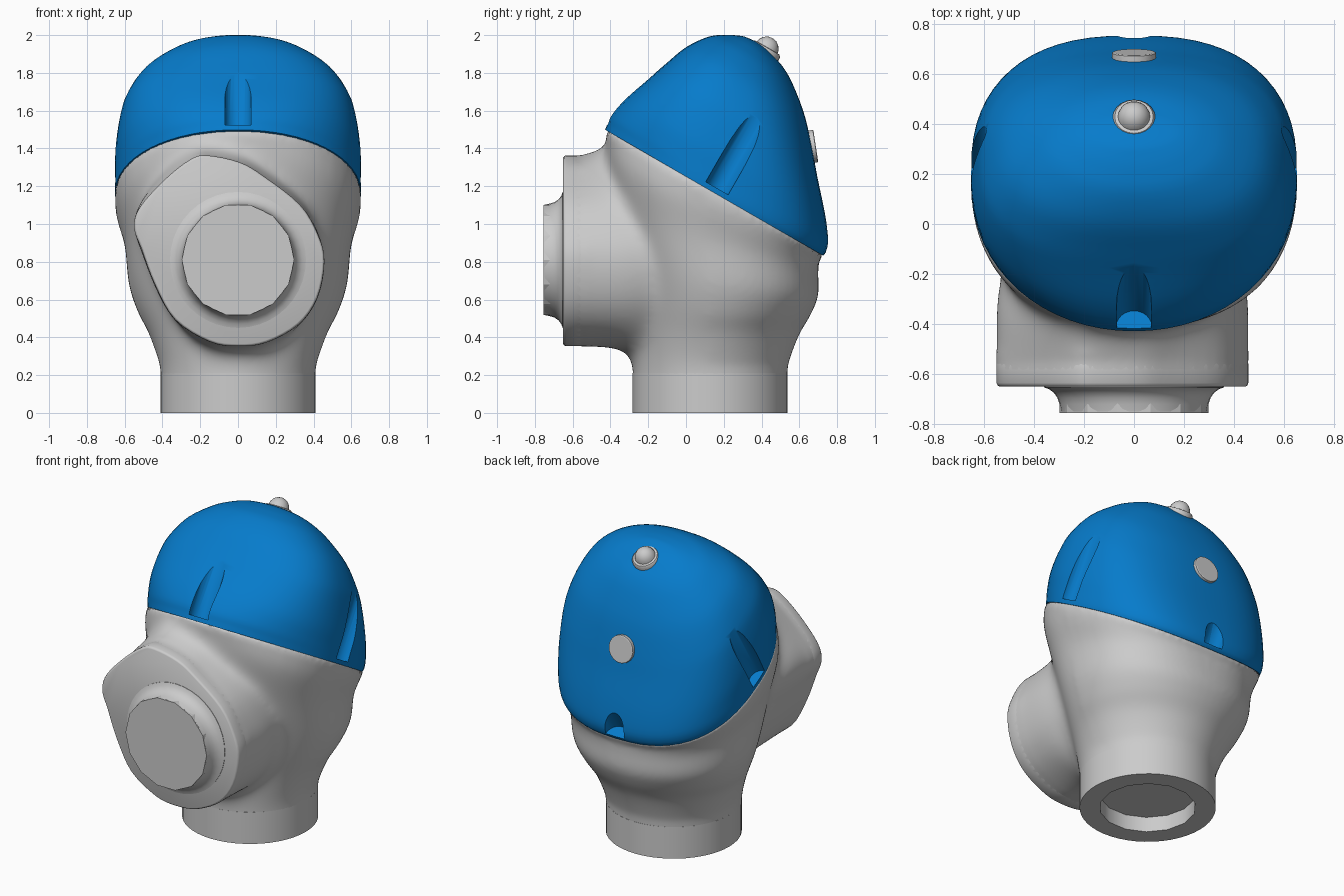
import bpy, bmesh
from math import sin, cos, pi, radians
from mathutils import Vector

if "Cube" in bpy.data.objects:
    bpy.data.objects.remove(bpy.data.objects["Cube"])

# Tilted frame of the cap: U runs down towards the back, W is the cap axis
C = Vector((0, 0.15, 1.165))
U = Vector((0, cos(radians(30)), -0.5))
W = Vector((0, 0.5, cos(radians(30))))


def spline(rows, steps=4, cyclic=False):
    """Catmull-Rom interpolation of parameter rows."""
    n, out = len(rows), []
    for i in range(n if cyclic else n - 1):
        ids = [i - 1, i, i + 1, i + 2]
        ids = [k % n if cyclic else min(max(k, 0), n - 1) for k in ids]
        a, b, c, d = (rows[k] for k in ids)
        for s in range(steps):
            t = s / steps
            out.append([0.5 * (2 * q + (r - p) * t + (2 * p - 5 * q + 4 * r - v) * t * t
                        + (3 * q - p - 3 * r + v) * t ** 3) for p, q, r, v in zip(a, b, c, d)])
    return out if cyclic else out + [list(rows[-1])]


def section(front, back, hw, back_power, front_power, segs=64):
    """Closed section with its own squareness at the back and front."""
    mid, half, pts = (front + back) / 2, (back - front) / 2, []
    for i in range(segs):
        c, s = cos(2 * pi * i / segs), sin(2 * pi * i / segs)
        e = 2 / (back_power if c > 0 else front_power)
        x, t = abs(s) ** e, abs(c) ** e
        pts.append(mid + half * (t if c > 0 else -t) + Vector((hw * (x if s > 0 else -x), 0, 0)))
    return pts


def loft(name, rings):
    bm = bmesh.new()
    vs = [[bm.verts.new(p) for p in r] for r in rings]
    n = len(rings[0])
    for a, b in zip(vs, vs[1:]):
        for i in range(n):
            j = (i + 1) % n
            bm.faces.new((a[i], a[j], b[j], b[i]))
    bm.faces.new(vs[0])
    bm.faces.new(vs[-1])
    bmesh.ops.recalc_face_normals(bm, faces=bm.faces)
    me = bpy.data.meshes.new(name)
    bm.to_mesh(me)
    bm.free()
    ob = bpy.data.objects.new(name, me)
    bpy.context.collection.objects.link(ob)
    return ob


def lathe(name, profile, origin, axis, segs):
    q = Vector(axis).to_track_quat('Z', 'Y')
    return loft(name, [[Vector(origin) + q @ Vector((r * cos(2 * pi * i / segs), r * sin(2 * pi * i / segs), h))
                        for i in range(segs)] for r, h in profile])


def activate(ob):
    bpy.ops.object.select_all(action='DESELECT')
    ob.select_set(True)
    bpy.context.view_layer.objects.active = ob


def cut(ob, cutter):
    cutter.hide_render = True
    m = ob.modifiers.new("cut", 'BOOLEAN')
    m.operation, m.solver, m.object = 'DIFFERENCE', 'EXACT', cutter
    activate(ob)
    bpy.ops.object.modifier_apply(modifier=m.name)
    bpy.data.objects.remove(cutter)


def smooth(ob, deg=35):
    activate(ob)
    bpy.ops.object.shade_smooth_by_angle(angle=radians(deg))


# Cap: w, front u, back u, half width, back and front squareness
cap_rows = [(0, -.668, .664, .65, 2.5, 2.05), (.03, -.672, .668, .652, 2.5, 2.1),
            (.09, -.678, .645, .652, 2.5, 2.2), (.2, -.655, .56, .65, 2.5, 2.4),
            (.346, -.604, .43, .63, 2.5, 2.6), (.46, -.565, .333, .597, 2.4, 2.6),
            (.593, -.515, .21, .515, 2.3, 2.4), (.70, -.44, .08, .385, 2.2, 2.2),
            (.755, -.365, -.01, .28, 2.1, 2.1), (.785, -.305, -.095, .19, 2, 2),
            (.797, -.27, -.135, .11, 2, 2), (.803, -.22, -.18, .03, 2, 2)]
cap = loft("cap", [section(C + U * f + W * w, C + U * b + W * w, h, p, q)
                   for w, f, b, h, p, q in spline(cap_rows)])
# Four finger grooves around the cap
for d in (U, -U, Vector((1, 0, 0)), Vector((-1, 0, 0))):
    cut(cap, lathe("groove_cutter", [(.07, .028), (.07, .9)], C + d * .66, W, 24))
blue = bpy.data.materials.new("cap_blue")
blue.diffuse_color = (0.002, 0.2, 0.6, 1)
blue.use_nodes = True
blue.node_tree.nodes["Principled BSDF"].inputs["Base Color"].default_value = blue.diffuse_color
cap.data.materials.append(blue)
smooth(cap)

# Body: front y, front z, back y, back z, half width, back and front squareness
body_rows = [(-.275, .13, .53, .13, .405, 2, 2), (-.282, .21, .537, .21, .41, 2, 2),
             (-.285, .28, .545, .27, .42, 2, 2), (-.29, .43, .597, .41, .472, 2, 2),
             (-.30, .56, .66, .52, .532, 2.1, 2), (-.32, .75, .699, .62, .578, 2.2, 2.1),
             (-.37, 1.05, .70, .74, .60, 2.3, 2.35), (-.415, 1.33, .704, .80, .642, 2.4, 2.4),
             (-.42, 1.483, .722, .832, .65, 2.5, 2.1), (-.385, 1.486, .69, .866, .61, 2.5, 2.1)]
body = loft("body", [section(Vector((0, a, b)), Vector((0, c, d)), h, p, q)
                     for a, b, c, d, h, p, q in spline(body_rows)])

# Front branch: egg-shaped outline (x, z) swept into the body
outline = [(-.165, 1.363), (.01, 1.326), (.14, 1.25), (.33, 1.10), (.425, .94), (.457, .80),
           (.42, .61), (.32, .467), (.15, .373), (0, .353), (-.15, .377), (-.333, .493),
           (-.44, .68), (-.51, .865), (-.55, .98), (-.52, 1.088), (-.387, 1.236), (-.255, 1.34)]
outline = spline(outline, 4, True)


def branch_ring(y, s, lift=0, drop=0):
    pts = []
    for x, z in outline:
        t = (z - .85) / .51
        pts.append(Vector((x * s, y, .85 + (z - .85) * s + (lift * t * t if t > 0 else -drop * t ** 6))))
    return pts


# y, scale, lift of the top, drop of the bottom
sweep = [(-.62, .99), (-.60, 1), (-.55, 1), (-.51, 1.005, .012), (-.455, 1.01, .03), (-.42, 1.01, .05),
         (-.36, 1.01, .06, .01), (-.315, 1.01, .06, .03), (-.285, 1, .06, .08), (0, .9, .05, .07)]
branch = loft("branch", [branch_ring(*r) for r in sweep])

# Merge branch and body into one casting with soft fillets
activate(body)
branch.select_set(True)
bpy.ops.object.join()
m = body.modifiers.new("fuse", 'REMESH')
m.mode, m.voxel_size = 'VOXEL', 0.014
bpy.ops.object.modifier_apply(modifier=m.name)
bm = bmesh.new()
bm.from_mesh(body.data)
everywhere = [v for v in bm.verts if v.co.z > .2 and v.co.y > -.57 and (v.co - C).dot(W) < -.01]
seam = [v for v in everywhere if -.52 < v.co.y < .12 and (v.co - C).dot(W) < -.03]
for verts, times in ((seam, 65), (everywhere, 6)):
    for _ in range(times):
        bmesh.ops.smooth_vert(bm, verts=verts, factor=.5, use_axis_x=True, use_axis_y=True, use_axis_z=True)
bm.to_mesh(body.data)
bm.free()
smooth(body, 60)

# Neck ring with a faceted socket
neck = lathe("neck", [(.41, 0), (.41, .21)], (0, .128, 0), (0, 0, 1), 48)
cut(neck, lathe("socket_cutter", [(.29, -.1), (.29, .1)], (0, .128, 0), (0, 0, 1), 14))
smooth(neck)

# Crisp front flange
smooth(loft("front_flange", [branch_ring(*r) for r in
                             ((-.65, .975), (-.646, .99), (-.635, 1), (-.56, 1), (-.54, .99))]), 50)

# Front collar and faceted stub
hub, out = (0, 0, .81), (0, -1, 0)
smooth(lathe("front_collar", [(.36, .64), (.36, .653), (.34, .66), (.32, .675), (.306, .695), (.298, .72), (.292, .75)],
             hub, out, 40), 50)
smooth(lathe("front_stub", [(.298, .64), (.298, .755)], hub, out, 14), 20)

# Domed indicator on top
smooth(lathe("indicator_light", [(.086, .74), (.086, .793), (.077, .805), (.064, .807), (.059, .825),
                                 (.045, .845), (.025, .859), (.004, .863)],
             C + U * -.1425, W, 20), 40)

# Flat sensor disc on the back
smooth(lathe("sensor_disc", [(.088, -.06), (.088, -.003), (.083, 0)],
             (0, .687, 1.413), (0, .987, .15), 18), 30)
